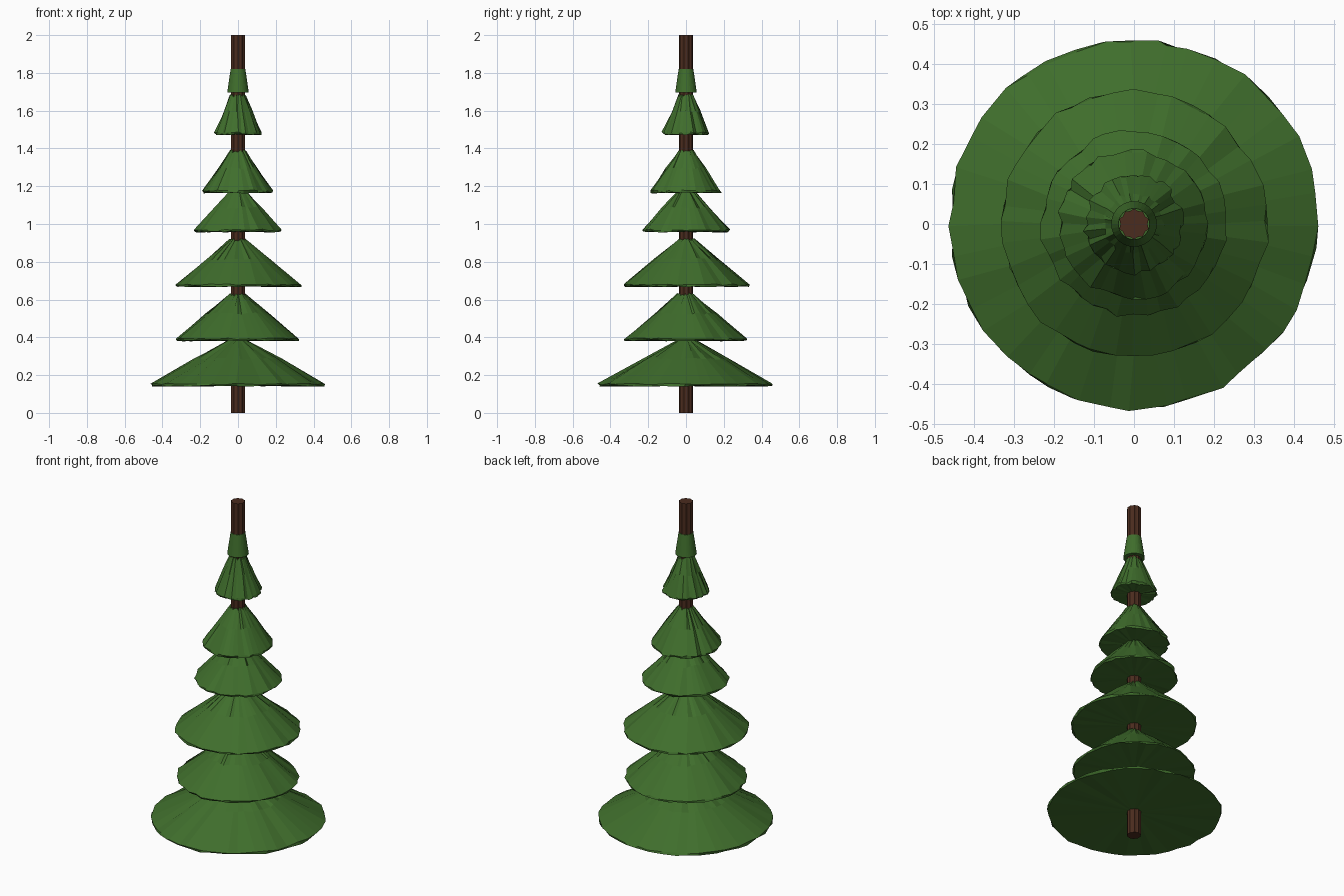
import bpy, bmesh, math, random

if "Cube" in bpy.data.objects:
    bpy.data.objects.remove(bpy.data.objects["Cube"])

random.seed(4)


def material(name, color):
    m = bpy.data.materials.new(name)
    m.diffuse_color = color
    m.use_nodes = True
    m.node_tree.nodes["Principled BSDF"].inputs["Base Color"].default_value = m.diffuse_color
    return m


green = material("needle_green", (0.05, 0.155, 0.025, 1))
brown = material("bark_brown", (0.07, 0.025, 0.013, 1))


def lathe(name, rings, sides, mat):
    """Closed solid from rings of (radius, z, radius jitter, z jitter, angle jitter)."""
    bm = bmesh.new()
    loops = []
    for r, z, jr, jz, ja in rings:
        loop = []
        for i in range(sides):
            a = 2 * math.pi * (i + random.uniform(-ja, ja)) / sides
            q = r + random.uniform(-jr, jr)
            loop.append(bm.verts.new((q * math.cos(a), q * math.sin(a),
                                      z + random.uniform(-jz, jz))))
        loops.append(loop)
    for low, high in zip(loops, loops[1:]):
        for i in range(sides):
            j = (i + 1) % sides
            bm.faces.new((low[i], low[j], high[j], high[i]))
    # caps as fans so the jittered rims stay clean
    for loop, ring, flip in ((loops[0], rings[0], True), (loops[-1], rings[-1], False)):
        c = bm.verts.new((0, 0, ring[1]))
        for i in range(sides):
            tri = (loop[i], loop[(i + 1) % sides], c)
            bm.faces.new(tri[::-1] if flip else tri)
    me = bpy.data.meshes.new(name)
    bm.to_mesh(me)
    bm.free()
    me.materials.append(mat)
    ob = bpy.data.objects.new(name, me)
    bpy.context.collection.objects.link(ob)
    return ob


# Grooved trunk
lathe("trunk", [(0.036, 0.0, 0, 0, 0), (0.036, 2.0, 0, 0, 0)], 20, brown)
trunk = bpy.data.objects["trunk"]
for k, v in enumerate(trunk.data.vertices):
    if k < 40:
        s = 1.06 if k % 2 else 0.94
        v.co.x *= s
        v.co.y *= s

# Ragged branch tiers: rim radius, rim z, top z
tiers = [(0.46, 0.147, 0.395), (0.323, 0.387, 0.635), (0.332, 0.673, 0.925),
         (0.23, 0.963, 1.185), (0.185, 1.17, 1.395), (0.122, 1.478, 1.69)]
for n, (r, z, top) in enumerate(tiers, 1):
    h = top - z
    lathe(f"branch_tier_{n}",
          [(r - 0.003, z - 0.004, 0.007, 0.004, 0.2),
           (r, z + 0.006, 0.008, 0.004, 0.2),
           (0.45 * r + 0.02, z + 0.56 * h, 0.006, 0.006, 0.3),
           (0.04, top - 0.008, 0.006, 0.008, 0.4)], 40, green)

# Smooth tip collar
lathe("tip_collar", [(0.057, 1.695, 0, 0, 0), (0.039, 1.82, 0, 0, 0)], 32, green)
